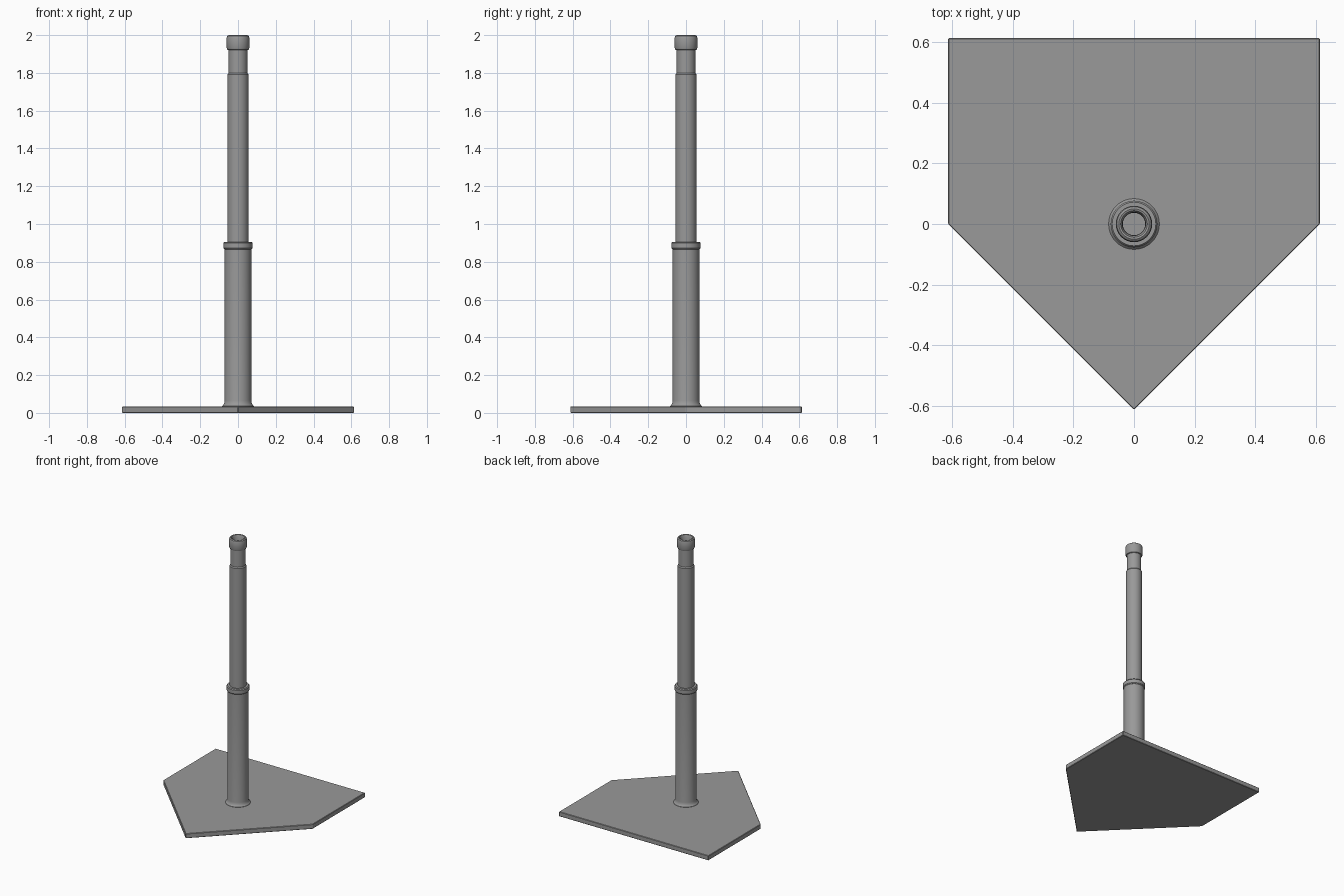
import bpy, bmesh, math

cube = bpy.data.objects.get("Cube")
if cube:
    bpy.data.objects.remove(cube, do_unlink=True)

grey = bpy.data.materials.new("rubber_grey")
grey.use_nodes = True
colour = (0.32, 0.32, 0.32, 1)
grey.diffuse_color = colour
grey.node_tree.nodes["Principled BSDF"].inputs["Base Color"].default_value = colour


def finish(name, bm):
    bmesh.ops.recalc_face_normals(bm, faces=bm.faces)
    mesh = bpy.data.meshes.new(name)
    bm.to_mesh(mesh)
    bm.free()
    mesh.materials.append(grey)
    obj = bpy.data.objects.new(name, mesh)
    bpy.context.collection.objects.link(obj)
    return obj


def lathe(name, profile, sides=32):
    """Spin a (radius, height) profile round the z axis."""
    bm = bmesh.new()
    verts = [bm.verts.new((r, 0, z)) for r, z in profile]
    edges = [bm.edges.new(pair) for pair in zip(verts, verts[1:])]
    bmesh.ops.spin(bm, geom=verts + edges, cent=(0, 0, 0), axis=(0, 0, 1),
                   angle=math.tau, steps=sides, use_duplicate=False)
    bmesh.ops.remove_doubles(bm, verts=bm.verts, dist=0.0001)
    obj = finish(name, bm)
    bpy.ops.object.select_all(action="DESELECT")
    obj.select_set(True)
    bpy.context.view_layer.objects.active = obj
    bpy.ops.object.shade_smooth_by_angle(angle=math.radians(35))
    return obj


# Five-sided plate with its point to the front
half, thick = 0.613, 0.035
bm = bmesh.new()
outline = [(0, -half), (half, 0), (half, half), (-half, half), (-half, 0)]
face = bm.faces.new([bm.verts.new((x, y, 0)) for x, y in outline])
top = bmesh.ops.extrude_face_region(bm, geom=[face])["geom"]
bmesh.ops.translate(bm, vec=(0, 0, thick),
                    verts=[v for v in top if isinstance(v, bmesh.types.BMVert)])
plate = finish("base_plate", bm)
bevel = plate.modifiers.new("edge", "BEVEL")
bevel.width = 0.003
bevel.segments = 1

# Lower tube with a flared foot
lathe("lower_tube", [(0, 0.03), (0.084, 0.03), (0.084, 0.037), (0.078, 0.043),
                     (0.073, 0.052), (0.071, 0.065), (0.071, 0.88), (0, 0.88)])

# Collar gripping the upper tube
lathe("collar", [(0.05, 0.866), (0.072, 0.866), (0.077, 0.872), (0.077, 0.899),
                 (0.072, 0.905), (0.05, 0.905)])

# Upper tube stepping in to the neck, hollow inside
lathe("upper_tube", [(0, 0.87), (0.056, 0.87), (0.056, 1.792), (0.050, 1.80),
                     (0.050, 1.94), (0.037, 1.94), (0.037, 1.80), (0, 1.80)])

# Rolled rim cup at the top
lathe("top_cup", [(0.037, 1.93), (0.050, 1.92), (0.056, 1.923), (0.060, 1.932),
                  (0.060, 1.985), (0.057, 1.995), (0.050, 2.0), (0.044, 1.998),
                  (0.038, 1.985), (0.037, 1.93)])
